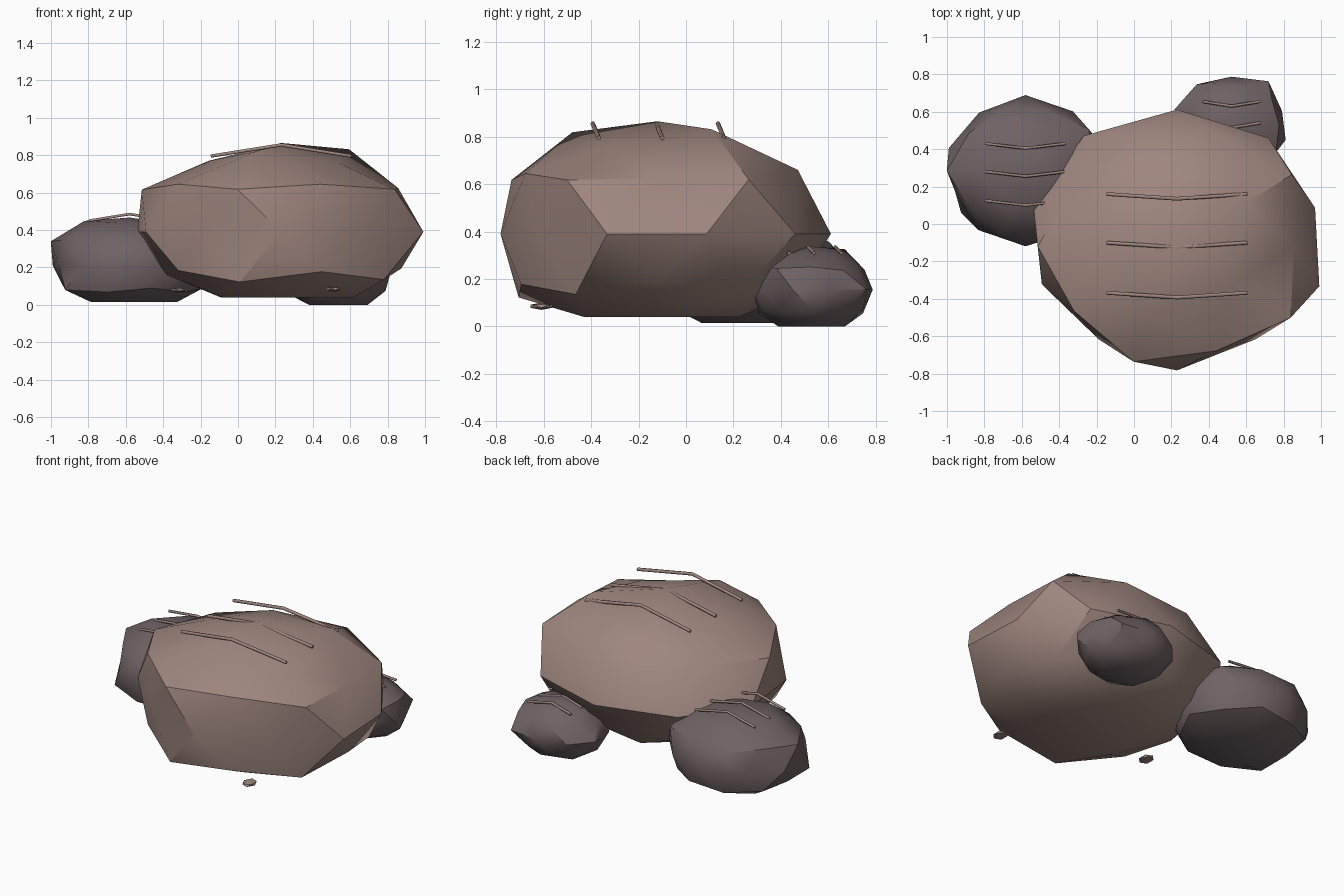
import bpy, bmesh, math

cube = bpy.data.objects.get("Cube")
if cube:
    bpy.data.objects.remove(cube, do_unlink=True)


def material(name, color):
    m = bpy.data.materials.new(name)
    m.use_nodes = True
    m.diffuse_color = (*color, 1)
    bsdf = m.node_tree.nodes["Principled BSDF"]
    bsdf.inputs["Base Color"].default_value = (*color, 1)
    bsdf.inputs["Roughness"].default_value = 0.9
    return m


brown = material("warm_brown_stone", (0.345, 0.24, 0.208))
grey = material("dark_grey_stone", (0.16, 0.122, 0.130))

# Vertex rings of a rock from crown to base, by height on the unit sphere
RINGS = {"crown": 1, "shoulder": 0.85, "upper_mid": 0.526, "upper": 0.447,
         "equator": 0, "lower": -0.447, "lower_mid": -0.526,
         "underside": -0.85, "base": -1}


def rock(name, center, size, floor, bumps, mat, detail=2):
    """Chipped boulder: each ring of an icosphere pushed in or out, underside flattened."""
    bm = bmesh.new()
    bmesh.ops.create_icosphere(bm, subdivisions=detail, radius=1)
    for v in bm.verts:
        x, y, z = -v.co.x, -v.co.y, v.co.z
        ring = min(RINGS, key=lambda r: abs(RINGS[r] - z))
        push = bumps.get(ring, [1])
        slot = int(math.degrees(math.atan2(y, x)) % 360 / 36 + 0.05) % 10
        f = push[slot * len(push) // 10]
        v.co = [c + s * f * p for c, s, p in zip(center, size, (x, y, z))]
        v.co.z = max(floor, v.co.z)
    bmesh.ops.recalc_face_normals(bm, faces=bm.faces)
    me = bpy.data.meshes.new(name)
    bm.to_mesh(me)
    bm.free()
    me.materials.append(mat)
    ob = bpy.data.objects.new(name, me)
    bpy.context.collection.objects.link(ob)
    bpy.ops.object.select_all(action="DESELECT")
    ob.select_set(True)
    bpy.context.view_layer.objects.active = ob
    bpy.ops.object.shade_smooth_by_angle(angle=math.radians(30))


def ridges(name, x, ys, half, top, drop, radius):
    """Three thin bent ridges lying across the crown of a rock."""
    for i, y in enumerate(ys):
        cu = bpy.data.curves.new(f"{name}_{i + 1}", "CURVE")
        cu.dimensions = "3D"
        cu.bevel_depth = radius
        cu.bevel_resolution = 1
        cu.use_fill_caps = True
        sp = cu.splines.new("POLY")
        sp.points.add(2)
        for p, side in zip(sp.points, (-1, 0, 1)):
            p.co = (x + side * half, y + abs(side) * 0.025,
                    top - abs(side) * drop, 1)
        cu.materials.append(brown)
        ob = bpy.data.objects.new(cu.name, cu)
        bpy.context.collection.objects.link(ob)


# Large brown boulder
rock("large_boulder", (0.23, -0.12, 0.39), (0.8, 0.69, 0.485), 0.04, {
    "crown": [0.98],
    "shoulder": [1.07, 0.95, 0.92, 1.04, 0.9],
    "upper_mid": [0.92, 1.06, 1, 1, 1],
    "upper": [1.06, 1.03, 1.04, 1.05, 1.05],
    "equator": [0.97, 1.04, 1.06, 1.06, 1.01, 0.95, 0.89, 0.96, 0.89, 1],
    "lower": [0.9, 0.95, 0.95, 0.95, 0.98],
    "lower_mid": [1, 1, 0.9, 1.05, 1],
    "underside": [0.92, 1, 0.95, 0.91, 0.9]}, brown)

# Medium grey boulder
rock("medium_boulder", (-0.58, 0.285, 0.21), (0.44, 0.4, 0.27), 0.015, {
    "crown": [0.95],
    "shoulder": [1, 1, 1.04, 1, 1],
    "upper": [1.06, 1, 1.07, 1, 1],
    "equator": [1, 0.98, 1.01, 0.96, 0.98, 0.9, 0.98, 1.01, 1, 1],
    "lower": [1, 1, 1, 1.08, 1],
    "lower_mid": [1, 1, 0.92, 1, 1],
    "underside": [1.1]}, grey)

# Small grey boulder
rock("small_boulder", (0.52, 0.53, 0.155), (0.3, 0.255, 0.182), 0, {
    "shoulder": [1, 1.1, 1, 1.02, 1],
    "upper": [1, 1.03, 1, 1.03, 1.1],
    "equator": [0.95, 1.13, 1.01, 1.05, 1.06, 1, 1, 0.98, 1, 1.02],
    "lower_mid": [1, 1.05, 1, 1.07, 1],
    "underside": [1.1]}, grey)

# Ridges on each boulder
ridges("large_ridge", 0.23, (0.135, -0.125, -0.393), 0.375, 0.855, 0.06, 0.01)
ridges("medium_ridge", -0.58, (0.405, 0.255, 0.1), 0.215, 0.485, 0.035, 0.008)
ridges("small_ridge", 0.52, (0.63, 0.515, 0.41), 0.155, 0.335, 0.025, 0.008)

# Loose pebbles at the front
for name, spot in (("left_pebble", (0.51, -0.61, 0.085)),
                   ("right_pebble", (-0.32, -0.27, 0.08))):
    rock(name, spot, (0.043, 0.055, 0.015), 0, {}, brown, detail=1)
